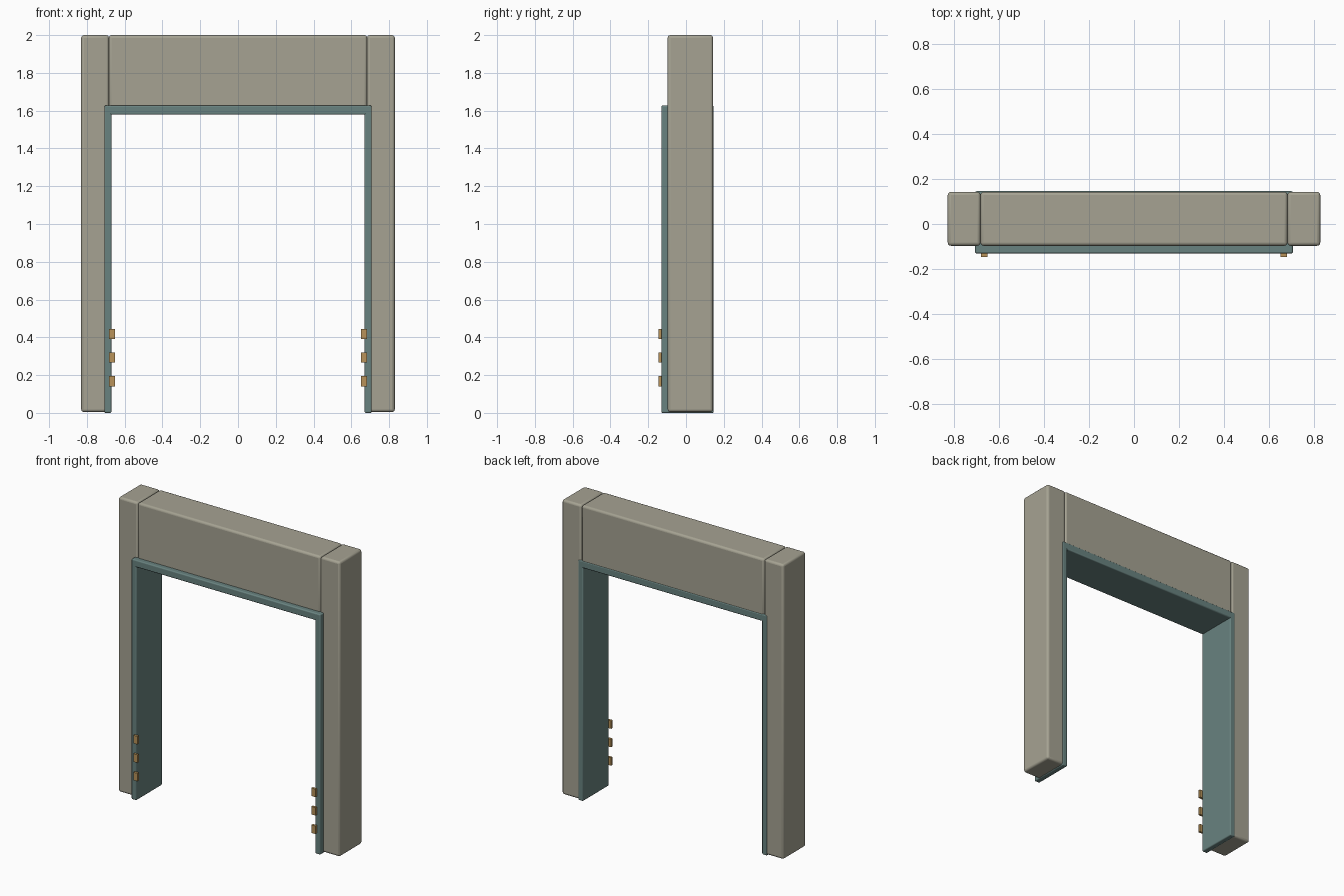
import bpy

if "Cube" in bpy.data.objects:
    bpy.data.objects.remove(bpy.data.objects["Cube"])

def material(name, rgb):
    m = bpy.data.materials.new(name)
    m.diffuse_color = (*rgb, 1)
    m.use_nodes = True
    m.node_tree.nodes["Principled BSDF"].inputs["Base Color"].default_value = m.diffuse_color
    return m

STONE = material("warm grey stone", (0.38, 0.365, 0.29))
TEAL = material("grey teal metal", (0.14, 0.225, 0.215))
BRASS = material("ochre", (0.48, 0.29, 0.10))

def block(name, lo, hi, mat, bevel=0.0, segments=3):
    """Box between two corners, optionally with rounded edges."""
    bpy.ops.mesh.primitive_cube_add(size=1, location=[(a + b) / 2 for a, b in zip(lo, hi)])
    ob = bpy.context.object
    ob.name = name
    ob.scale = [b - a for a, b in zip(lo, hi)]
    bpy.ops.object.transform_apply(location=False, rotation=False, scale=True)
    ob.data.materials.append(mat)
    if bevel:
        mod = ob.modifiers.new("rounded edges", "BEVEL")
        mod.width = bevel
        mod.segments = segments
        bpy.ops.object.shade_smooth_by_angle()
    return ob

def pair(name, lo, hi, mat, bevel=0.0):
    """Right-hand block plus its mirror on the left."""
    block("right_" + name, lo, hi, mat, bevel)
    block("left_" + name, (-hi[0], lo[1], lo[2]), (-lo[0], hi[1], hi[2]), mat, bevel)

# Outer wall surround
pair("pillar", (0.684, -0.097, 0.005), (0.83, 0.143, 2.0), STONE, 0.014)
block("header", (-0.684, -0.097, 1.59), (0.684, 0.143, 2.0), STONE, 0.014)

# Door frame lining, standing proud of the wall
pair("jamb", (0.67, -0.131, 0.0), (0.708, 0.146, 1.627), TEAL, 0.007)
block("head_jamb", (-0.69, -0.131, 1.579), (0.69, 0.146, 1.627), TEAL, 0.007)

# Small marker plates on the lower jambs
for i, z in enumerate((0.168, 0.293, 0.418)):
    pair(f"plate_{i + 1}", (0.652, -0.146, z - 0.027), (0.682, -0.13, z + 0.027), BRASS)
